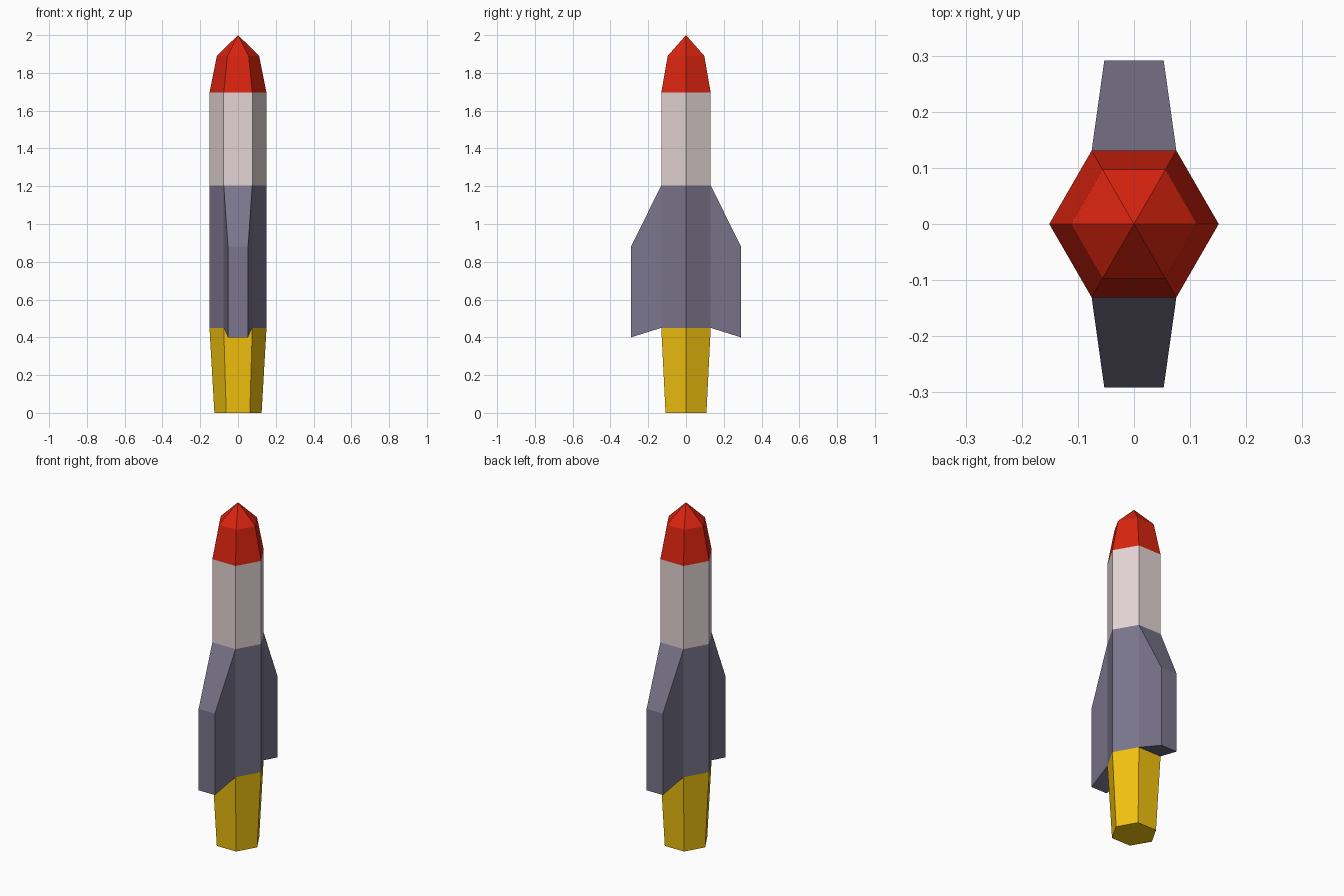
import bpy
import bmesh
from math import cos, sin, pi
from mathutils import Vector

if "Cube" in bpy.data.objects:
    bpy.data.objects.remove(bpy.data.objects["Cube"])

SIDES = 6
RADIUS = 0.151


def srgb(*rgb):
    return [((c + 0.055) / 1.055) ** 2.4 if c > 0.04 else c / 12.92 for c in rgb] + [1.0]


def hex_section(profile, cap_bottom=False):
    """Six-sided shell through (radius, z) rings; radius 0 closes to a point."""
    bm = bmesh.new()
    rings = []
    for r, z in profile:
        count = SIDES if r > 0 else 1
        rings.append([bm.verts.new((r * cos(2 * pi * i / SIDES), r * sin(2 * pi * i / SIDES), z))
                      for i in range(count)])
    for low, high in zip(rings, rings[1:]):
        for i in range(SIDES):
            j = (i + 1) % SIDES
            if len(high) == 1:
                bm.faces.new((low[i], low[j], high[0]))
            else:
                bm.faces.new((low[i], low[j], high[j], high[i]))
    if cap_bottom:
        bm.faces.new(rings[0][::-1])
    return bm


def finish(bm, name, color):
    bm.normal_update()
    mesh = bpy.data.meshes.new(name)
    bm.to_mesh(mesh)
    bm.free()
    mat = bpy.data.materials.new(name + "_paint")
    mat.diffuse_color = color
    mat.use_nodes = True
    mat.node_tree.nodes["Principled BSDF"].inputs["Base Color"].default_value = mat.diffuse_color
    mesh.materials.append(mat)
    bpy.context.collection.objects.link(bpy.data.objects.new(name, mesh))


# Exhaust, upper hull and nose
finish(hex_section([(0.125, 0), (RADIUS, 0.45)], True), "exhaust", srgb(0.95, 0.76, 0.06))
finish(hex_section([(RADIUS, 1.205), (RADIUS, 1.695)]), "upper_hull", srgb(0.89, 0.83, 0.83))
finish(hex_section([(RADIUS, 1.695), (0.112, 1.89), (0, 2.0)]), "nose_cone", srgb(0.85, 0.14, 0.06))

# Lower hull, with the front and back panels drawn out into swept fins
hull = hex_section([(RADIUS, 0.45), (RADIUS, 1.205)])
hull.normal_update()
panels = [f for f in hull.faces if abs(f.normal.y) > 0.9]
for panel in panels:
    side = 1 if panel.normal.y > 0 else -1
    old = list(panel.verts)
    new = [hull.verts.new(Vector((0.053 if v.co.x > 0 else -0.053, side * 0.291,
                                  0.88 if v.co.z > 1 else 0.40))) for v in old]
    for i in range(4):
        j = (i + 1) % 4
        hull.faces.new((old[i], old[j], new[j], new[i]))
    hull.faces.new(new)
    hull.faces.remove(panel)
finish(hull, "lower_hull_with_fins", srgb(0.48, 0.46, 0.55))
